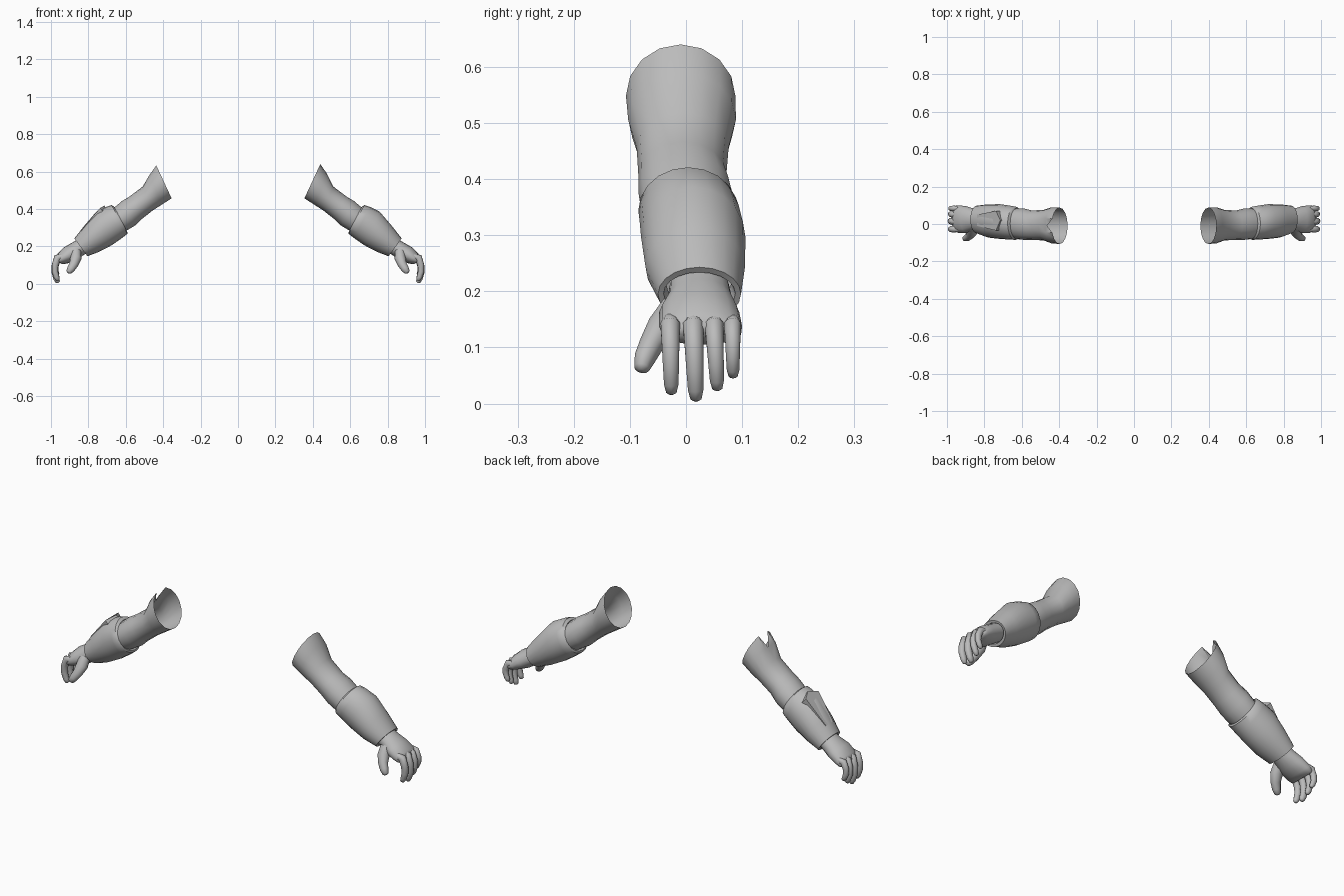
import bpy, bmesh, math
from mathutils import Vector

cube = bpy.data.objects.get("Cube")
if cube:
    bpy.data.objects.remove(cube, do_unlink=True)

grey = bpy.data.materials.new("plain_grey")
grey.use_nodes = True
GREY = (0.5, 0.5, 0.5, 1)
grey.diffuse_color = GREY
grey.node_tree.nodes["Principled BSDF"].inputs["Base Color"].default_value = GREY


def finish(name, bm, side, angle=40):
    for v in bm.verts:
        v.co.x *= side
    bmesh.ops.recalc_face_normals(bm, faces=bm.faces)
    me = bpy.data.meshes.new(name)
    bm.to_mesh(me)
    bm.free()
    me.materials.append(grey)
    me.shade_smooth()
    me.set_sharp_from_angle(angle=math.radians(angle))
    ob = bpy.data.objects.new(name, me)
    bpy.context.collection.objects.link(ob)
    return ob


def loft(rings, seg, cap_start=False, cap_end=False):
    """Skin elliptical rings given as (centre, up half-axis, side half-axis)."""
    bm = bmesh.new()
    loops = []
    for c, u, v in rings:
        turn = [2 * math.pi * i / seg for i in range(seg)]
        loops.append([bm.verts.new(c + u * math.cos(a) + v * math.sin(a)) for a in turn])
    for a, b in zip(loops, loops[1:]):
        for i in range(seg):
            j = (i + 1) % seg
            bm.faces.new((a[i], a[j], b[j], b[i]))
    if cap_start:
        bm.faces.new(loops[0])
    if cap_end:
        bm.faces.new(loops[-1])
    return bm, loops


def section(tx, tz, bx, bz, y0, y1):
    """Ring from its top point, bottom point and depth range."""
    top, bottom = Vector((tx, 0, tz)), Vector((bx, 0, bz))
    mid = (top + bottom) / 2 + Vector((0, (y0 + y1) / 2, 0))
    return mid, (top - bottom) / 2, Vector((0, (y1 - y0) / 2, 0))


def digit(points, radii):
    """Rounded tapering tube along a path."""
    pts = [Vector(p) for p in points]
    rings = []
    for i, p in enumerate(pts):
        d = (pts[min(i + 1, len(pts) - 1)] - pts[max(i - 1, 0)]).normalized()
        v = (Vector((0, 1, 0)) - d * d.y).normalized()
        rings.append((p, d.cross(v) * radii[i] * 1.1, v * radii[i]))
    return loft(rings, 10, True, True)[0]


UPPER_ARM = [
    (.44, .64, .355, .457, -.107, .088),
    (.475, .59, .41, .422, -.103, .089),
    (.51, .52, .455, .393, -.088, .076),
    (.58, .467, .51, .35, -.085, .072),
    (.62, .443, .55, .312, -.085, .082),
    (.665, .405, .595, .285, -.08, .082),
    (.70, .375, .63, .265, -.07, .08),
]
GAUNTLET = [
    (.67, .39, .61, .29, -.07, .075),
    (.662, .412, .592, .278, -.08, .085),
    (.676, .421, .592, .267, -.085, .093),
    (.705, .412, .62, .245, -.083, .098),
    (.757, .386, .676, .206, -.08, .106),
    (.82, .313, .742, .172, -.072, .105),
    (.875, .243, .805, .147, -.05, .098),
    (.867, .234, .813, .158, -.04, .088),
    (.845, .25, .795, .175, -.035, .08),
]
HAND = [
    (.85, .243, .80, .17, -.03, .078),
    (.882, .223, .828, .152, -.032, .082),
    (.928, .197, .865, .128, -.048, .095),
    (.962, .165, .91, .11, -.048, .1),
    (.975, .14, .935, .105, -.042, .098),
    (.97, .125, .95, .11, -.032, .088),
]
# finger: name, base y, tip y, tip z, thickness
FINGERS = [
    ("index", -.028, -.026, .017, .015),
    ("middle", .013, .018, .005, .016),
    ("ring", .05, .056, .024, .0145),
    ("little", .083, .084, .047, .013),
]

for side, label in ((1, "left"), (-1, "right")):
    # sleeve of the upper arm, open at the shoulder
    bm, loops = loft([section(*r) for r in UPPER_ARM], 16)
    if side < 0:  # torn notch in the top of the shoulder rim
        loops[0][0].co += Vector((.025, 0, -.07))
        loops[1][0].co += Vector((-.005, 0, -.02))
    finish(label + "_upper_arm", bm, side, 50)

    # forearm guard with turned-in rims
    bm, _ = loft([section(*r) for r in GAUNTLET], 20)
    finish(label + "_forearm_guard", bm, side, 45)

    # palm and back of the hand
    bm, _ = loft([section(*r) for r in HAND], 16, True, True)
    finish(label + "_hand", bm, side, 60)

    # curled fingers
    for name, y0, y1, tip, r in FINGERS:
        drop = .14 - tip
        path = [(.94, y0, .145)]
        for x, t in ((.964, 0), (.978, .33), (.979, .6), (.97, .85), (.963, .97), (.961, 1)):
            path.append((x, y0 + (y1 - y0) * t, .14 - drop * t))
        bm = digit(path, [r * k for k in (1, 1.2, 1.08, 1, .9, .65, .25)])
        finish(f"{label}_{name}_finger", bm, side, 70)

    # thumb
    bm = digit([(.865, -.02, .175), (.867, -.043, .137), (.878, -.062, .105),
                (.893, -.074, .08), (.905, -.079, .063), (.908, -.08, .058)],
               (.024, .027, .022, .019, .014, .006))
    finish(label + "_thumb", bm, side, 70)

# raised wedge plate on the right forearm guard, flush toward the wrist
bm = bmesh.new()
outline = [(.715, .02, .418), (.738, .07, .405), (.84, .05, .285),
           (.84, -.01, .285), (.738, -.035, .405)]
upper = [bm.verts.new(p) for p in outline]
lower = [bm.verts.new((x - .03, y, z - .035)) for x, y, z in outline]
bm.faces.new(upper)
bm.faces.new(lower[::-1])
for i in range(len(upper)):
    j = (i + 1) % len(upper)
    bm.faces.new((upper[i], lower[i], lower[j], upper[j]))
finish("right_forearm_plate", bm, -1, 20)
